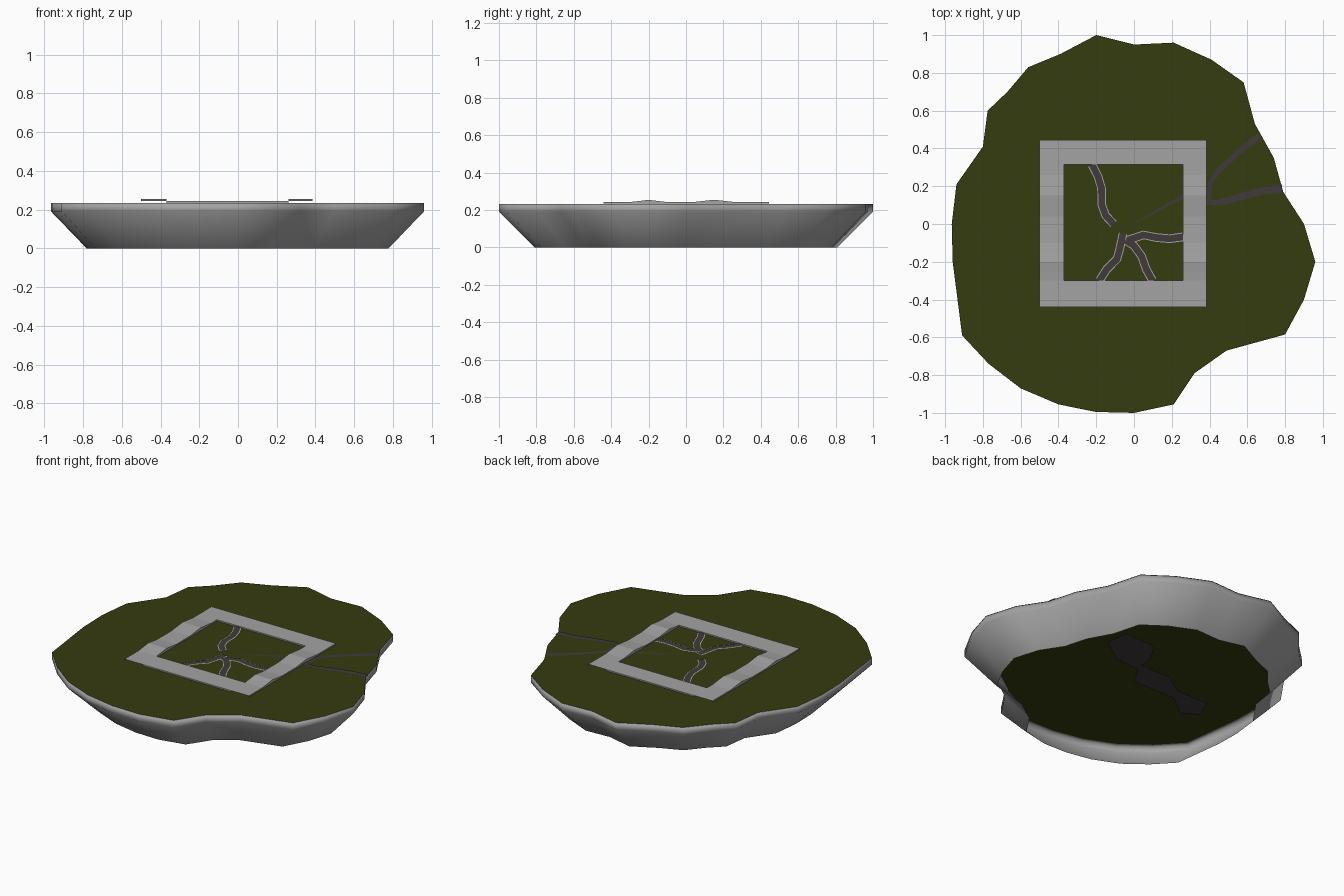
import bpy, bmesh, math
from mathutils import Vector

if "Cube" in bpy.data.objects:
    bpy.data.objects.remove(bpy.data.objects["Cube"])

def material(name, col):
    m = bpy.data.materials.new(name)
    m.diffuse_color = (*col, 1)
    m.use_nodes = True
    m.node_tree.nodes["Principled BSDF"].inputs["Base Color"].default_value = m.diffuse_color
    return m

STONE = material("stone_grey", (0.37, 0.37, 0.37))
MOSS = material("moss_green", (0.036, 0.043, 0.005))
DARK = material("crack_dark", (0.052, 0.044, 0.042))

def make(name, verts, faces, mat, smooth=False):
    me = bpy.data.meshes.new(name)
    me.from_pydata(verts, [], faces)
    me.materials.append(mat)
    ob = bpy.data.objects.new(name, me)
    bpy.context.collection.objects.link(ob)
    for p in me.polygons:
        p.use_smooth = smooth
    return ob

# irregular outline of the slab, counter-clockwise
OUT = [(.96, -.2), (.9, 0), (.79, .17), (.74, .35), (.64, .53), (.58, .75), (.41, .87),
       (.21, .96), (0, .95), (-.2, 1), (-.39, .9), (-.56, .83), (-.67, .7), (-.775, .6),
       (-.8, .41), (-.94, .21), (-.965, 0), (-.96, -.2), (-.91, -.59), (-.77, -.74),
       (-.6, -.87), (-.4, -.955), (-.2, -.995), (0, -1), (.21, -.955), (.32, -.79),
       (.49, -.67), (.8, -.585), (.9, -.4)]
TOP = 0.235

# sloping stone wall, open below, with a small lip tucked under the green top
rings = [(.81, 0), (1, .19), (1, .233), (.975, .233)]
n = len(OUT)
verts = [(x * s, y * s, z) for s, z in rings for x, y in OUT]
faces = [(r * n + i, r * n + (i + 1) % n, (r + 1) * n + (i + 1) % n, (r + 1) * n + i)
         for r in range(len(rings) - 1) for i in range(n)]
make("outer_wall", verts, faces, STONE, True)

# green top sheet
make("green_top", [(x, y, TOP) for x, y in OUT], [tuple(range(n))], MOSS)

# dark hollow hanging under the cracks, seen through the open bottom
HOLLOW = [(.237, .046), (.22, .19), (0, .184), (-.08, .06), (-.09, -.035), (-.3, -.035),
          (-.44, -.127), (-.67, -.13), (-.72, -.26), (-.62, -.32), (-.48, -.21),
          (-.17, -.21), (-.11, -.09), (.075, -.075)]
make("crack_hollow", [(x, y, .22) for x, y in HOLLOW], [tuple(range(len(HOLLOW)))], DARK)

# square stone frame; the two side bars rise in gentle humps
def hump(y):
    return .243 + .012 * max(0, 1 - abs(y + .2) / .09, 1 - abs(y - .15) / .11)

YS = [-.44, -.3, -.25, -.2, -.15, -.1, .04, .1, .15, .2, .26, .315, .445]
def bar(name, x0, x1):
    v = [(x, y, hump(y)) for y in YS for x in (x0, x1)]
    f = [(2 * i, 2 * i + 1, 2 * i + 3, 2 * i + 2) for i in range(len(YS) - 1)]
    # skirts close the sides down to the top sheet
    for s in (0, 1):
        b = len(v)
        v += [((x0, x1)[s], y, TOP) for y in YS]
        f += [(b + i, b + i + 1, 2 * i + 2 + s, 2 * i + s) for i in range(len(YS) - 1)]
    make(name, v, f, STONE)

bar("frame_left", -.5, -.37)
bar("frame_right", .26, .385)
for name, y0, y1 in (("frame_front", -.44, -.30), ("frame_back", .315, .445)):
    v = [(x, y, z) for z in (TOP, .243) for x, y in
         ((-.37, y0), (.26, y0), (.26, y1), (-.37, y1))]
    make(name, v, [(4, 5, 6, 7), (0, 1, 5, 4), (2, 3, 7, 6)], STONE)

# ribbon following a path with a width at each point
def ribbon(name, path, widths, z, mat):
    pts = [Vector(p) for p in path]
    v = []
    for i, p in enumerate(pts):
        d = (pts[min(i + 1, len(pts) - 1)] - pts[max(i - 1, 0)]).normalized()
        s = Vector((-d.y, d.x)) * widths[i] / 2
        v += [(*(p - s), z), (*(p + s), z)]
    make(name, v, [(2 * i, 2 * i + 2, 2 * i + 3, 2 * i + 1) for i in range(len(pts) - 1)], mat)

# cracks inside the frame: pale edge with a dark core
CRACKS = [
    [(-.222, .314), (-.19, .25), (-.172, .19), (-.17, .1), (-.15, .045), (-.108, 0)],
    [(-.058, -.05), (-.075, -.13), (-.09, -.185), (-.145, -.24), (-.183, -.3)],
    [(-.045, -.085), (0, -.115), (.04, -.17), (.065, -.24), (.098, -.3)],
    [(-.03, -.085), (.05, -.058), (.12, -.072), (.19, -.078), (.26, -.068)],
]
for k, path in enumerate(CRACKS):
    m = len(path)
    ribbon(f"crack_edge_{k}", path, [.046] * m, TOP + .002, STONE)
    ribbon(f"crack_{k}", path, [.036] * m, TOP + .004, DARK)

# thin split running out to the rim, forking beyond the frame
ribbon("thin_split", [(0, 0), (.13, .075), (.26, .145)], [.003, .012, .022], TOP + .003, DARK)
ribbon("fork_back", [(.395, .12), (.405, .22), (.45, .285), (.56, .385), (.665, .468)],
       [.02, .022, .03, .03, .035], TOP + .003, DARK)
ribbon("fork_front", [(.385, .115), (.45, .113), (.55, .14), (.68, .175), (.785, .188)],
       [.03, .03, .04, .038, .045], TOP + .004, DARK)
